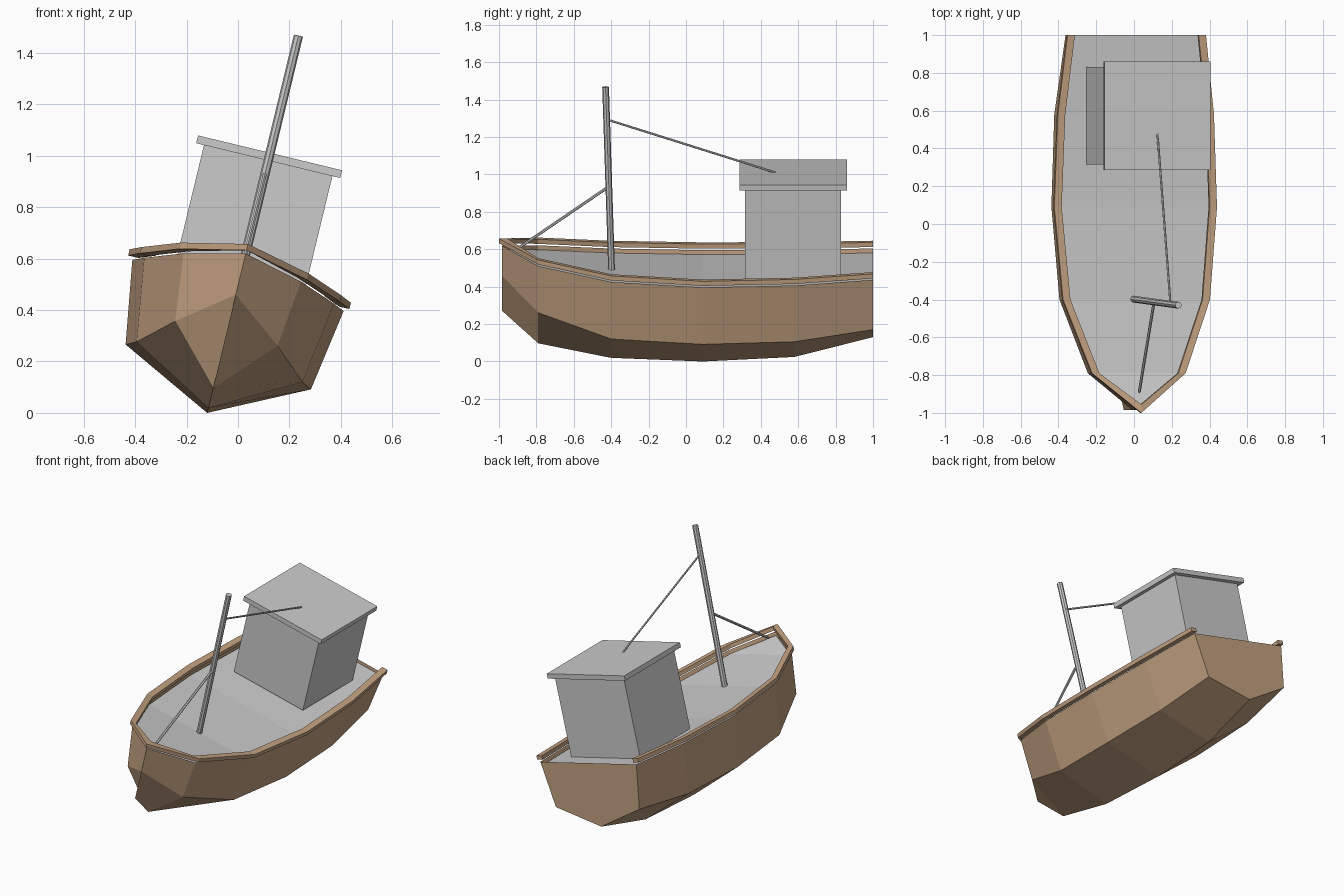
import bpy, bmesh, math
from mathutils import Matrix, Vector

if "Cube" in bpy.data.objects:
    bpy.data.objects.remove(bpy.data.objects["Cube"])

# the boat is built upright, then heeled to starboard
HEEL = Matrix.Translation((-0.12, 0, 0)) @ Matrix.Rotation(math.radians(13.6), 4, 'Y')

wood = bpy.data.materials.new("wood")
wood.diffuse_color = (0.55, 0.36, 0.22, 1)
wood.use_nodes = True
wood.node_tree.nodes["Principled BSDF"].inputs["Base Color"].default_value = wood.diffuse_color

# stations: y, keel z, bilge half width, bilge z, sheer half width, sheer z
STATIONS = [
    (-0.985, 0.28, 0.0, 0.473, 0.0, 0.638),
    (-0.79, 0.10, 0.205, 0.318, 0.235, 0.582),
    (-0.40, 0.02, 0.332, 0.204, 0.38, 0.529),
    (0.09, 0.0, 0.371, 0.184, 0.423, 0.51),
    (0.58, 0.025, 0.358, 0.195, 0.405, 0.516),
    (1.0, 0.134, 0.31, 0.25, 0.357, 0.535),
]


def finish(name, bm, material=None):
    bmesh.ops.remove_doubles(bm, verts=bm.verts, dist=1e-5)
    bmesh.ops.dissolve_degenerate(bm, edges=bm.edges, dist=1e-5)
    bmesh.ops.recalc_face_normals(bm, faces=bm.faces)
    bm.transform(HEEL)
    mesh = bpy.data.meshes.new(name)
    bm.to_mesh(mesh)
    bm.free()
    if material:
        mesh.materials.append(material)
    obj = bpy.data.objects.new(name, mesh)
    bpy.context.collection.objects.link(obj)


def loft(bm, rings, closed=False):
    rows = [[bm.verts.new(p) for p in ring] for ring in rings]
    n = len(rows[0])
    for r0, r1 in zip(rows, rows[1:]):
        for i in range(n if closed else n - 1):
            j = (i + 1) % n
            bm.faces.new((r0[i], r0[j], r1[j], r1[i]))
    return rows


def box(name, half_x, y0, y1, z0, z1):
    bm = bmesh.new()
    bmesh.ops.create_cube(bm, size=1)
    bm.transform(Matrix.Translation((0, (y0 + y1) / 2, (z0 + z1) / 2))
                 @ Matrix.Diagonal((2 * half_x, y1 - y0, z1 - z0, 1)))
    finish(name, bm)


def pole(name, start, end, radius, sides=8):
    a, b = Vector(start), Vector(end)
    bm = bmesh.new()
    bmesh.ops.create_cone(bm, cap_ends=True, segments=sides, radius1=radius,
                          radius2=radius, depth=(b - a).length)
    turn = (b - a).to_track_quat('Z', 'Y').to_matrix().to_4x4()
    bm.transform(Matrix.Translation((a + b) / 2) @ turn)
    finish(name, bm)


# hull shell with flat transom
bm = bmesh.new()
rows = loft(bm, [[(-sw, y, sz), (-bw, y, bz), (0, y, kz), (bw, y, bz), (sw, y, sz)]
                 for y, kz, bw, bz, sw, sz in STATIONS])
bm.faces.new(rows[-1])
finish("hull", bm, wood)

# deck, a little below the sheer
bm = bmesh.new()
deck_rows = [(max(sw - 0.01, 0), y + (0.02 if sw == 0 else 0), sz - 0.022)
             for y, kz, bw, bz, sw, sz in STATIONS]
loft(bm, [[(-w, y, z), (w, y, z)] for w, y, z in deck_rows])
finish("deck", bm)

# cap rail, both sides meeting at the bow and open at the stern
bm = bmesh.new()
for side in (-1, 1):
    rings = []
    for y, kz, bw, bz, sw, sz in STATIONS:
        if sw:
            inner, outer, yi, yo = sw - 0.02, sw + 0.02, y, y
        else:
            inner, outer, yi, yo = 0, 0, y + 0.03, -1.0
        lo, hi = sz + 0.013, sz + 0.038
        rings.append([(side * inner, yi, lo), (side * outer, yo, lo),
                      (side * outer, yo, hi), (side * inner, yi, hi)])
    rail = loft(bm, rings, closed=True)
    bm.faces.new(rail[-1])
finish("cap_rail", bm, wood)

# wheelhouse and its roof
box("wheelhouse", 0.257, 0.315, 0.83, 0.505, 1.01)
box("wheelhouse_roof", 0.288, 0.285, 0.86, 1.01, 1.041)

# mast and rigging
pole("mast", (0, -0.398, 0.505), (0, -0.43, 1.51), 0.018)
pole("boom", (0, -0.41, 1.327), (0, 0.48, 1.039), 0.006, 6)
pole("forestay", (0, -0.42, 0.957), (0, -0.89, 0.628), 0.008, 6)
